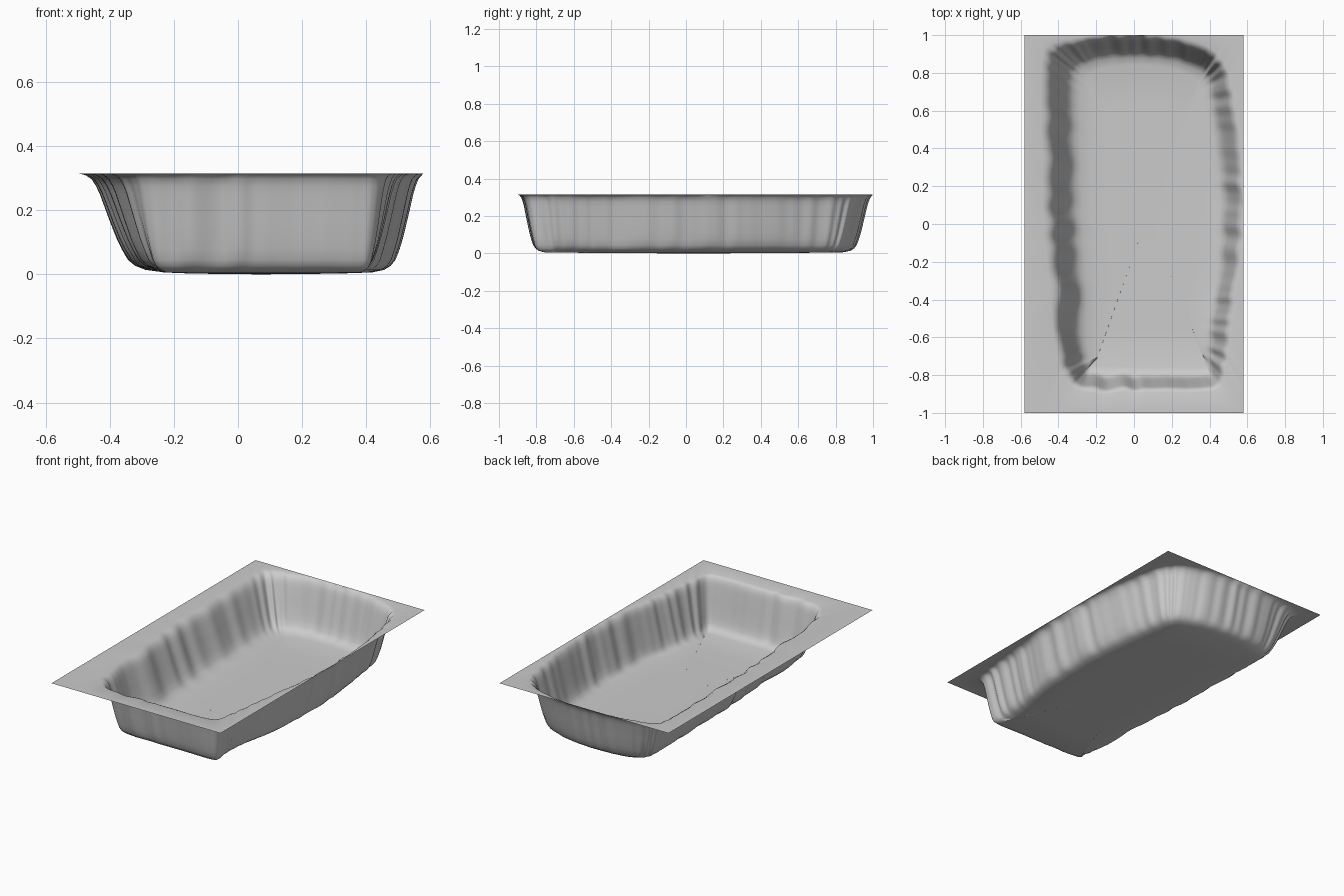
import bpy, bmesh, math, random
from mathutils import Vector

if "Cube" in bpy.data.objects:
    bpy.data.objects.remove(bpy.data.objects["Cube"])

random.seed(4)
HX, HY, TOP = 0.58, 1.0, 0.314

# Matching control points: (top of wall x, y, foot of wall x, y), counter-clockwise
CTRL = [
    (-.25, -.87, -.23, -.805), (0, -.87, 0, -.81), (.2, -.87, .2, -.81), (.38, -.868, .37, -.81),
    (.455, -.83, .415, -.78), (.475, -.68, .41, -.66), (.505, -.5, .43, -.5), (.53, -.3, .465, -.3),
    (.56, -.03, .485, -.03), (.553, .2, .48, .2), (.535, .45, .455, .45), (.50, .7, .425, .68),
    (.45, .85, .395, .79), (.36, .925, .34, .845), (.18, .97, .18, .895), (0, .985, 0, .91),
    (-.2, .97, -.18, .895), (-.36, .945, -.29, .865), (-.44, .89, -.33, .81), (-.455, .7, -.335, .66),
    (-.45, .35, -.33, .35), (-.44, 0, -.32, 0), (-.415, -.3, -.30, -.3), (-.39, -.6, -.29, -.6),
    (-.355, -.78, -.27, -.74),
]
# Wall profile: (position from foot 0 to top 1, height)
WALL = [(1.32, TOP), (1.15, .31), (.97, .297), (.85, .275), (.75, .25), (.5, .17), (.3, .11), (.17, .078),
        (.02, .045), (-.15, .027), (-.4, .014), (-.9, .006)]


def spline(pts, per):
    """Closed smooth curve through the points."""
    out, n = [], len(pts)
    for i in range(n):
        a, b, c, d = (pts[(i + k) % n] for k in (-1, 0, 1, 2))
        for s in range(per):
            t = s / per
            out.append(.5 * (2 * b + (c - a) * t + (2 * a - 5 * b + 4 * c - d) * t * t
                             + (3 * b - a - 3 * c + d) * t ** 3))
    return out


PER = 16
outer = spline([Vector(c[:2]) for c in CTRL], PER)
inner = spline([Vector(c[2:]) for c in CTRL], PER)
N = len(outer)

# Fluted irregularity: smoothed random offset, calm along the front right
noise = [random.uniform(-1, 1) for _ in range(N)]
for _ in range(3):
    noise = [(noise[i - 1] + noise[i] + noise[(i + 1) % N]) / 3 for i in range(N)]


def flute(i):
    p = outer[i]
    return noise[i] * (.004 if p.y < -.8 and p.x > .05 else .018)


def to_border(p):
    k = min(HX / max(abs(p.x), 1e-6), HY / max(abs(p.y), 1e-6))
    return p * k


bm = bmesh.new()
rings = []

# Flat rim border: project the wall outline onto the rectangle, snapping to corners
border = [to_border(p) for p in outer]
for sx in (-1, 1):
    for sy in (-1, 1):
        corner = Vector((sx * HX, sy * HY))
        i = min(range(N), key=lambda j: (border[j] - corner).length)
        border[i] = corner
rings.append([bm.verts.new((p.x, p.y, TOP)) for p in border])

# Wall rings
for t, z in WALL:
    ring = []
    for i in range(N):
        d = outer[i] - inner[i]
        fade = max(0, min(1, (t + .5) / .7)) * max(0.3, min(1, (1.5 - t) / .5))
        p = inner[i] + d * t + d.normalized() * flute(i) * fade
        p.x = max(-HX + .003, min(HX - .003, p.x))
        p.y = max(-HY + .003, min(HY - .003, p.y))
        ring.append(bm.verts.new((p.x, p.y, z)))
    rings.append(ring)

# Floor rings shrinking to the middle
last = [v.co.copy() for v in rings[-1]]
mid = Vector((.07, .04, 0))
for s, z in ((.75, .003), (.4, .001)):
    rings.append([bm.verts.new((mid.x + (c.x - mid.x) * s, mid.y + (c.y - mid.y) * s, z)) for c in last])
for a, b in zip(rings, rings[1:]):
    for i in range(N):
        j = (i + 1) % N
        bm.faces.new((a[i], a[j], b[j], b[i]))
centre = bm.verts.new(mid)
for i in range(N):
    bm.faces.new((rings[-1][i], rings[-1][(i + 1) % N], centre))

# One thin grey sheet
mesh = bpy.data.meshes.new("basin_sheet")
bm.to_mesh(mesh)
bm.free()
tray = bpy.data.objects.new("basin_sheet", mesh)
bpy.context.collection.objects.link(tray)
grey = bpy.data.materials.new("plain grey")
grey.diffuse_color = (.6, .6, .6, 1)
grey.use_nodes = True
grey.node_tree.nodes["Principled BSDF"].inputs["Base Color"].default_value = grey.diffuse_color
mesh.materials.append(grey)
bpy.context.view_layer.objects.active = tray
tray.select_set(True)
bpy.ops.object.shade_smooth()
